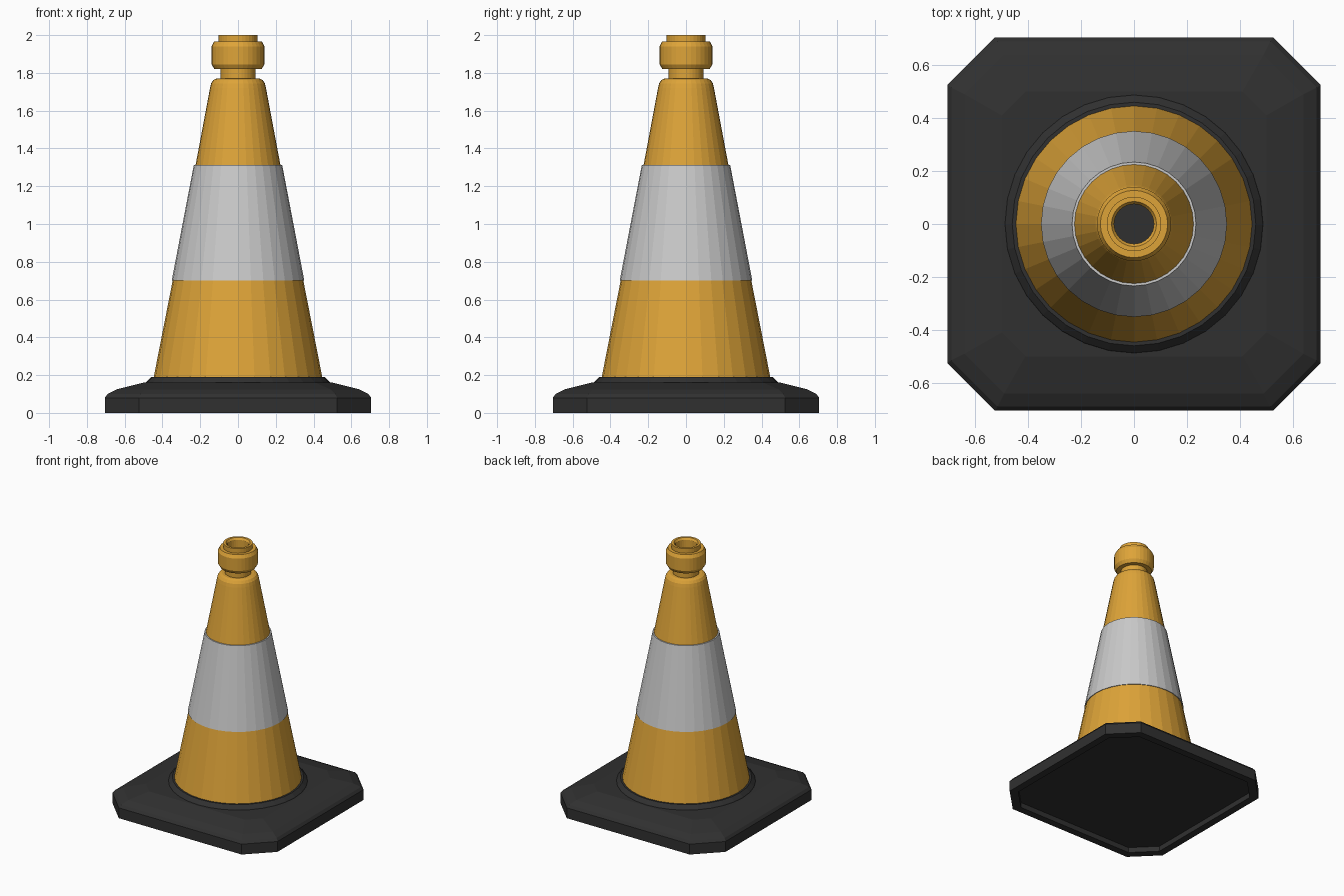
import bpy
import bmesh
import math

cube = bpy.data.objects.get("Cube")
if cube:
    bpy.data.objects.remove(cube, do_unlink=True)

SIDES = 32


def material(name, color):
    mat = bpy.data.materials.new(name)
    mat.use_nodes = True
    mat.diffuse_color = (*color, 1)
    bsdf = mat.node_tree.nodes["Principled BSDF"]
    bsdf.inputs["Base Color"].default_value = (*color, 1)
    bsdf.inputs["Roughness"].default_value = 0.7
    return mat


orange = material("amber orange", (0.73, 0.37, 0.04))
white = material("band grey white", (0.59, 0.59, 0.59))
black = material("rubber black", (0.03, 0.03, 0.03))


def loft(name, loops, mat, cap_start=False, cap_end=False):
    """Skin a list of equal-length point loops with flat quads."""
    bm = bmesh.new()
    rings = [[bm.verts.new(p) for p in loop] for loop in loops]
    for a, b in zip(rings, rings[1:]):
        for i in range(len(a)):
            j = (i + 1) % len(a)
            bm.faces.new((a[i], a[j], b[j], b[i]))
    if cap_start:
        bm.faces.new(rings[0][::-1])
    if cap_end:
        bm.faces.new(rings[-1])
    mesh = bpy.data.meshes.new(name)
    bm.to_mesh(mesh)
    bm.free()
    mesh.materials.append(mat)
    obj = bpy.data.objects.new(name, mesh)
    bpy.context.collection.objects.link(obj)
    return obj


def circle(r, z):
    angles = [2 * math.pi * i / SIDES for i in range(SIDES)]
    return [(r * math.cos(a), r * math.sin(a), z) for a in angles]


def octagon(half, cut, z):
    """Square outline with clipped corners."""
    quarter = [(half, -cut), (half, cut)]
    pts = []
    for _ in range(4):
        pts += [(x, y, z) for x, y in quarter]
        quarter = [(-y, x) for x, y in quarter]
    return pts


def lathe(name, profile, mat, **caps):
    return loft(name, [circle(r, z) for r, z in profile], mat, **caps)


# Rubber foot: recessed underside, upright rim, domed shoulder
foot = [(0.65, 0.495, 0.04), (0.65, 0.495, 0), (0.705, 0.525, 0),
        (0.705, 0.525, 0.08), (0.69, 0.515, 0.1), (0.64, 0.49, 0.125),
        (0.5, 0.41, 0.16)]
loft("base_foot", [octagon(*row) for row in foot], black,
     cap_start=True, cap_end=True)

# Raised collar around the foot of the cone
lathe("base_collar", [(0.49, 0.155), (0.485, 0.165), (0.46, 0.19), (0.43, 0.19)], black)

# Cone body in three bands, the pale sleeve standing slightly proud
lathe("lower_cone", [(0.447, 0.185), (0.345, 0.705)], orange)
lathe("reflective_sleeve", [(0.343, 0.7), (0.351, 0.7), (0.234, 1.312), (0.224, 1.312)], white)
lathe("upper_cone", [(0.226, 1.305), (0.148, 1.72), (0.142, 1.745),
                     (0.13, 1.763), (0.113, 1.77), (0.09, 1.77)], orange)

# Neck, grip ring, lip and open bore
lathe("neck_and_grip", [(0.092, 1.768), (0.092, 1.82), (0.125, 1.82),
                        (0.14, 1.845), (0.14, 1.94), (0.127, 1.965),
                        (0.103, 1.965), (0.103, 2.0), (0.085, 2.0),
                        (0.075, 1.985), (0.075, 1.75)], orange)
